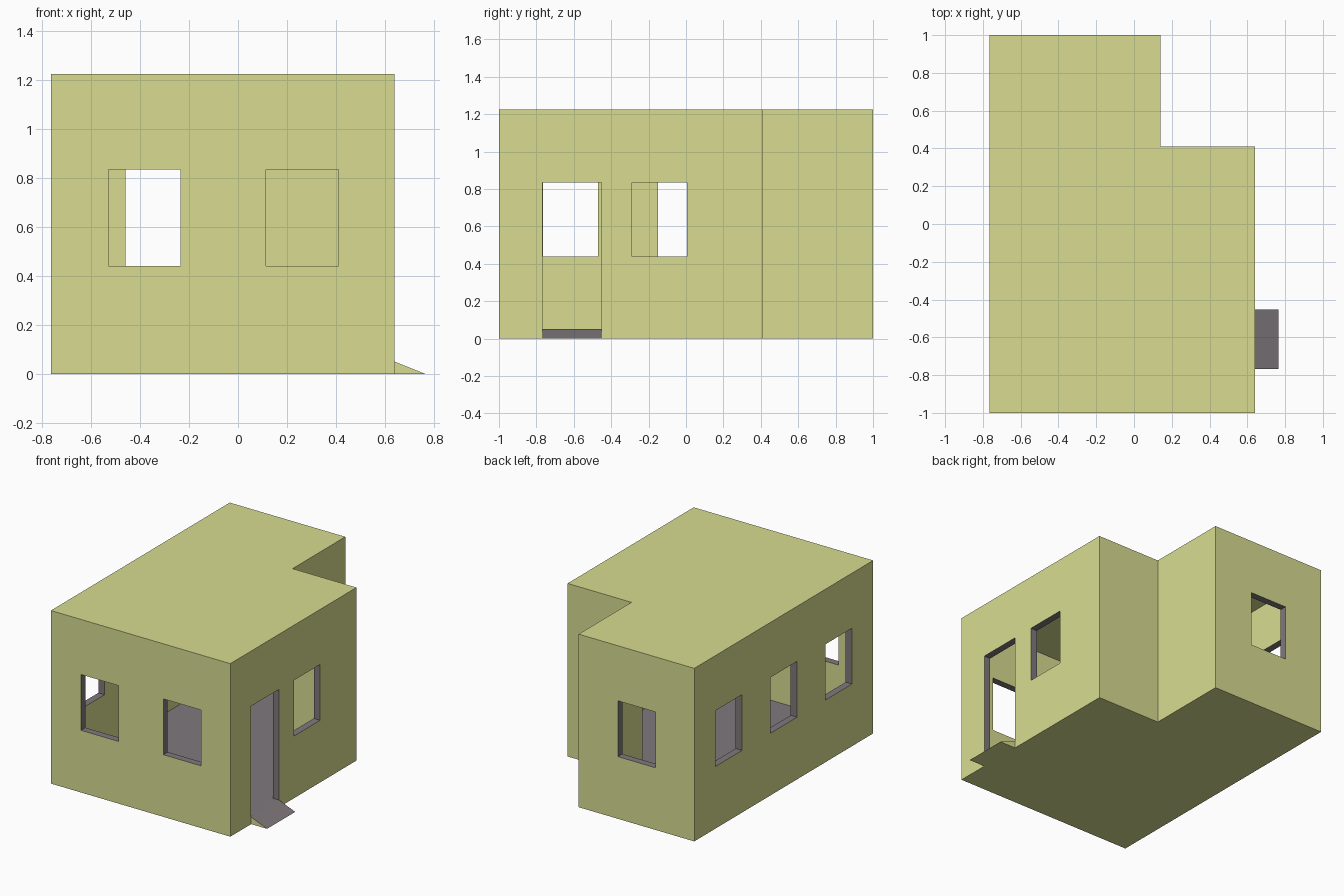
import bpy, bmesh
from mathutils import Vector

if "Cube" in bpy.data.objects:
    bpy.data.objects.remove(bpy.data.objects["Cube"])

WALL, HEIGHT, FLOOR = 0.05, 1.225, 0.05
XL, XN, XR = -0.765, 0.14, 0.64      # left wall, notch, right wall
YF, YN, YB = -1.0, 0.41, 1.0         # front wall, notch, back wall
SILL, HEAD = 0.44, 0.835             # window bottom and top


def material(name, color):
    mat = bpy.data.materials.new(name)
    mat.diffuse_color = color
    mat.use_nodes = True
    mat.node_tree.nodes["Principled BSDF"].inputs["Base Color"].default_value = mat.diffuse_color
    return mat


MATS = [material("wall_yellow", (0.69, 0.72, 0.28, 1)),
        material("trim_grey", (0.215, 0.19, 0.205, 1))]


def prism(name, profile, offset, is_grey):
    """Extrude a flat profile by offset; is_grey(normal) picks the trim colour."""
    bm = bmesh.new()
    base = bm.faces.new([bm.verts.new(p) for p in profile])
    new = bmesh.ops.extrude_face_region(bm, geom=[base], use_keep_orig=True)["geom"]
    bmesh.ops.translate(bm, vec=offset, verts=[v for v in new if isinstance(v, bmesh.types.BMVert)])
    bmesh.ops.recalc_face_normals(bm, faces=bm.faces)
    for f in bm.faces:
        f.material_index = int(is_grey(f.normal))
    mesh = bpy.data.meshes.new(name)
    bm.to_mesh(mesh)
    bm.free()
    for m in MATS:
        mesh.materials.append(m)
    obj = bpy.data.objects.new(name, mesh)
    bpy.context.collection.objects.link(obj)
    return obj


def l_plan(t, z):
    """L-shaped floor plan inset by t."""
    a, n, b, f, m, k = XL + t, XN - t, XR - t, YF + t, YN - t, YB - t
    return [(x, y, z) for x, y in [(a, f), (b, f), (b, m), (n, m), (n, k), (a, k)]]


def box(name, x, y, z):
    profile = [(x[0], y[0], z[0]), (x[1], y[0], z[0]), (x[1], y[1], z[0]), (x[0], y[1], z[0])]
    return prism(name, profile, Vector((0, 0, z[1] - z[0])), lambda n: True)


def cut(target, cutter):
    cutter.hide_render = True
    mod = target.modifiers.new("cut", "BOOLEAN")
    mod.operation, mod.solver, mod.object = "DIFFERENCE", "EXACT", cutter
    bpy.context.view_layer.objects.active = target
    bpy.ops.object.modifier_apply(modifier=mod.name)
    bpy.data.objects.remove(cutter)


# House shell, hollowed out with a grey floor
house = prism("house_shell", l_plan(0, 0), Vector((0, 0, HEIGHT)), lambda n: False)
room = prism("room_cutter", l_plan(WALL, FLOOR), Vector((0, 0, HEIGHT - WALL - FLOOR)),
             lambda n: n.z < -0.5)
cut(house, room)


def through(edge, inward):
    """Range that passes through a wall from its outer edge."""
    return tuple(sorted((edge - 0.05 * inward, edge + (WALL + 0.02) * inward)))


# Front and back windows
win = (SILL, HEAD)
for xs, edge, inward in [((-0.53, -0.235), YF, 1), ((0.115, 0.41), YF, 1), ((-0.46, -0.167), YB, -1)]:
    cut(house, box("window_cutter", xs, through(edge, inward), win))

# Left and right windows, then the doorway
for ys, edge, inward, zs in [((-0.765, -0.47), XL, 1, win), ((-0.15, 0.145), XL, 1, win),
                             ((0.465, 0.76), XL, 1, win), ((-0.29, 0.005), XR, -1, win),
                             ((-0.767, -0.453), XR, -1, (FLOOR, HEAD))]:
    cut(house, box("opening_cutter", through(edge, inward), ys, zs))

# Entry ramp with a grey walking surface
prism("door_ramp", [(XR, -0.767, 0), (0.765, -0.767, 0), (XR, -0.767, FLOOR)],
      Vector((0, 0.314, 0)), lambda n: n.z > 0.5)
